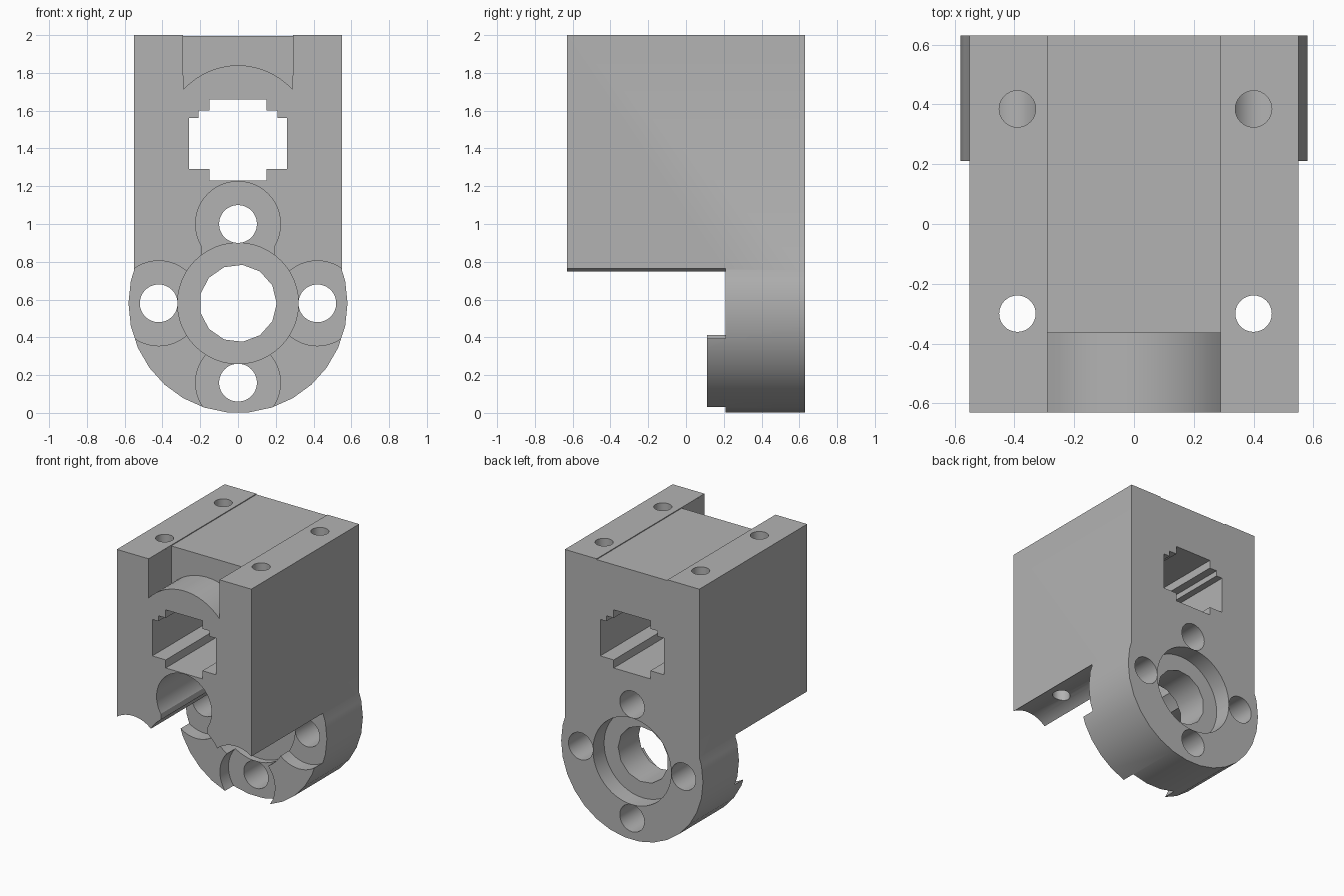
import bpy, bmesh
from math import cos, sin, pi, radians

cube = bpy.data.objects.get("Cube")
if cube:
    bpy.data.objects.remove(cube, do_unlink=True)

grey = bpy.data.materials.new("plain grey")
grey.use_nodes = True
colour = (0.45, 0.45, 0.45, 1)
grey.diffuse_color = colour
grey.node_tree.nodes["Principled BSDF"].inputs["Base Color"].default_value = colour


def prism(name, outline, start, end, axis="Y"):
    """Extrude an outline: (x, z) along Y, or (x, y) along Z."""
    place = (lambda a, b, d: (a, d, b)) if axis == "Y" else (lambda a, b, d: (a, b, d))
    bm = bmesh.new()
    base = [bm.verts.new(place(a, b, start)) for a, b in outline]
    tip = [bm.verts.new(place(a, b, end)) for a, b in outline]
    bm.faces.new(base)
    bm.faces.new(tip)
    for i in range(len(base)):
        j = (i + 1) % len(base)
        bm.faces.new((base[i], base[j], tip[j], tip[i]))
    bmesh.ops.recalc_face_normals(bm, faces=bm.faces)
    mesh = bpy.data.meshes.new(name)
    bm.to_mesh(mesh)
    bm.free()
    mesh.materials.append(grey)
    obj = bpy.data.objects.new(name, mesh)
    bpy.context.collection.objects.link(obj)
    return obj


def circle(x, z, r, n=48):
    return [(x + r * cos(2 * pi * i / n), z + r * sin(2 * pi * i / n)) for i in range(n)]


def rect(x, low, high):
    return [(-x, low), (x, low), (x, high), (-x, high)]


def combine(tool, operation="DIFFERENCE"):
    """Apply one boolean to the body, then discard the tool."""
    tool.hide_render = True
    mod = body.modifiers.new(tool.name, "BOOLEAN")
    mod.operation, mod.solver, mod.object = operation, "EXACT", tool
    bpy.context.view_layer.objects.active = body
    bpy.ops.object.modifier_apply(modifier=mod.name)
    bpy.data.objects.remove(tool, do_unlink=True)


HUB = 0.58            # height of the hub axis
BACK = 0.63           # half depth
PLATE = 0.21          # front of the hub plate
OUT = 1.0             # cutter overshoot

# Block and round hub
body = prism("mount_body", rect(0.55, 0.6, 2), -BACK, BACK)
combine(prism("hub_disc", circle(0, HUB, 0.58, 30), 0.11, BACK), "UNION")

# Hub recesses on both sides and the faceted bore
combine(prism("front_recess", circle(0, HUB, 0.32), -OUT, 0.26))
combine(prism("back_recess", circle(0, HUB, 0.32), 0.5, OUT))
combine(prism("hub_bore", circle(0, HUB, 0.205, 13), -OUT, OUT))

# Four screw pockets with their through holes
for x, z in ((0.42, HUB), (-0.42, HUB), (0, HUB + 0.42), (0, HUB - 0.42)):
    combine(prism("screw_pocket", circle(x, z, 0.225), -OUT, PLATE))
    combine(prism("screw_hole", circle(x, z, 0.1), -OUT, OUT))
combine(prism("pocket_link", rect(0.19, 0.8, 0.9), -OUT, PLATE))

# Stepped channel through the block
half = [(0.15, 1.23), (0.15, 1.29), (0.26, 1.29), (0.26, 1.56),
        (0.21, 1.56), (0.21, 1.6), (0.15, 1.6), (0.15, 1.66)]
channel = half + [(-x, z) for x, z in reversed(half)]
combine(prism("stepped_channel", channel, -OUT, OUT))

# Arched notch at the front of the top, and a shallow strip behind it
arch = [(0.39 * sin(radians(a)), 1.45 + 0.39 * cos(radians(a))) for a in range(-48, 49, 6)]
combine(prism("arched_notch", arch + [(0.29, 2.2), (-0.29, 2.2)], -OUT, -0.365))
combine(prism("top_strip", rect(0.29, 1.994, 2.2), -OUT, OUT))

# Vertical fixing holes: front pair open below, rear pair meet the screw holes
for x in (-0.39, 0.4):
    combine(prism("front_fixing_hole", circle(x, -0.3, 0.061, 32), 0.3, 2.3, "Z"))
    combine(prism("rear_fixing_hole", circle(x, 0.385, 0.061, 32), HUB, 2.3, "Z"))

# Smooth round walls, keep edges sharp
bpy.ops.object.select_all(action="DESELECT")
body.select_set(True)
bpy.context.view_layer.objects.active = body
bpy.ops.object.shade_smooth_by_angle(angle=radians(30))
